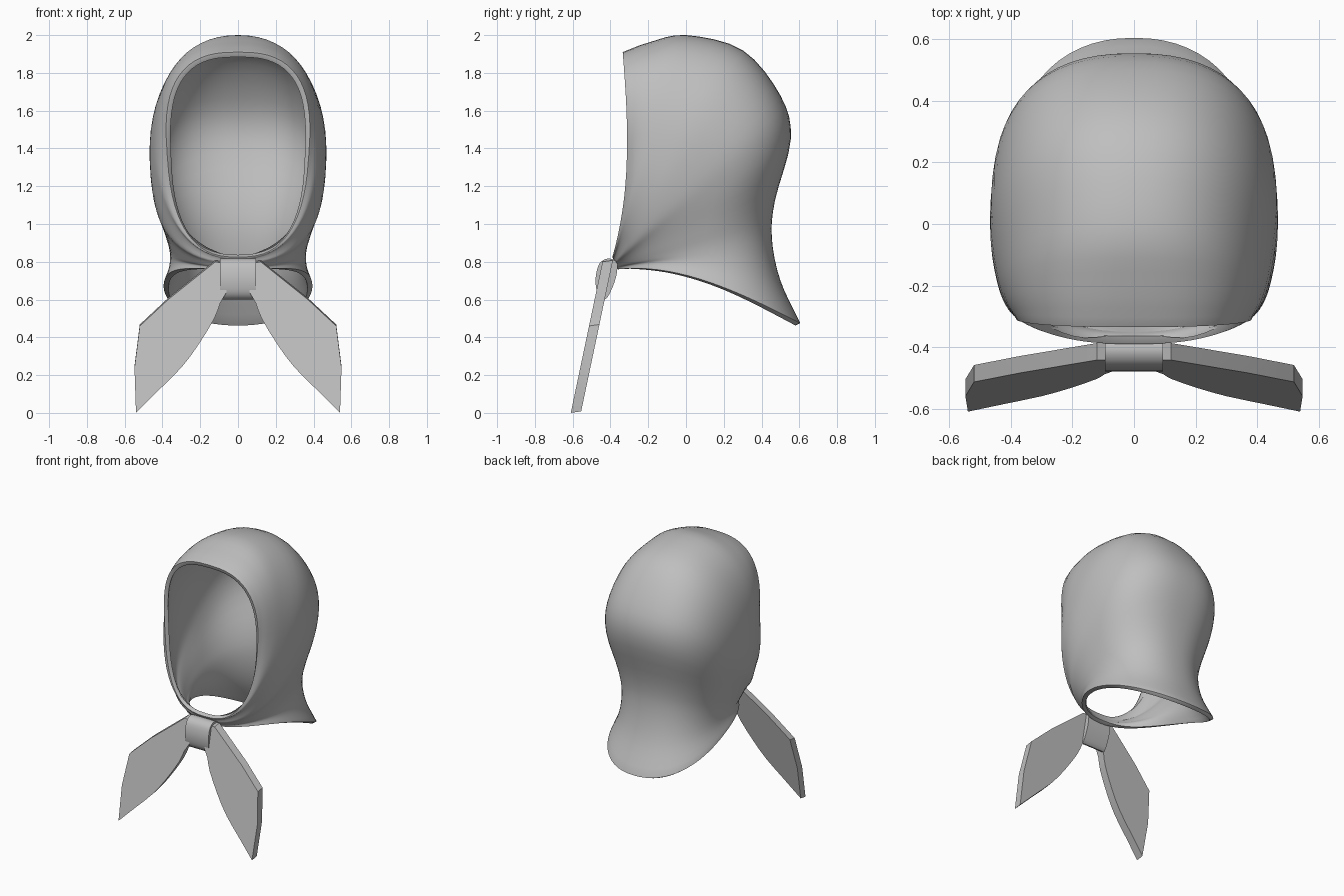
import bpy, bmesh, math

if "Cube" in bpy.data.objects:
    bpy.data.objects.remove(bpy.data.objects["Cube"])

cloth = bpy.data.materials.new("grey cloth")
cloth.diffuse_color = (0.52, 0.52, 0.52, 1)
cloth.use_nodes = True
cloth.node_tree.nodes["Principled BSDF"].inputs["Base Color"].default_value = cloth.diffuse_color


def make_object(name, verts, faces, angle=35):
    mesh = bpy.data.meshes.new(name)
    mesh.from_pydata(verts, [], faces)
    mesh.materials.append(cloth)
    ob = bpy.data.objects.new(name, mesh)
    bpy.context.collection.objects.link(ob)
    bpy.ops.object.select_all(action='DESELECT')
    ob.select_set(True)
    bpy.context.view_layer.objects.active = ob
    bpy.ops.object.shade_smooth_by_angle(angle=math.radians(angle))
    return ob


def catmull(keys, steps):
    """Smoothly interpolate a list of tuples."""
    out = []
    last = len(keys) - 1
    for i in range(last):
        p1, p2 = keys[i], keys[i + 1]
        p0 = keys[i - 1] if i else [2 * a - b for a, b in zip(p1, p2)]
        p3 = keys[i + 2] if i + 2 <= last else [2 * b - a for a, b in zip(p1, p2)]
        for s in range(steps):
            t = s / steps
            out.append([0.5 * (2 * b + (c - a) * t + (2 * a - 5 * b + 4 * c - d) * t ** 2
                               + (3 * b - a - 3 * c + d) * t ** 3)
                        for a, b, c, d in zip(p0, p1, p2, p3)])
    out.append(list(keys[-1]))
    return out


def prism(name, front, back, angle=35):
    """Closed solid between two matching outlines."""
    n = len(front)
    faces = [list(range(n)), list(range(2 * n - 1, n - 1, -1))]
    faces += [[i, i + n, (i + 1) % n + n, (i + 1) % n] for i in range(n)]
    ob = make_object(name, front + back, faces, angle)
    bm = bmesh.new()
    bm.from_mesh(ob.data)
    bmesh.ops.recalc_face_normals(bm, faces=bm.faces)
    bm.to_mesh(ob.data)
    bm.free()
    return ob


# Hood: loops fanned about the chin, from the face opening to the neck hem
# each: far point y, z, half width, roundness, taper, bend y, bend z
sections = [
    (-0.335, 1.91, 0.375, 2.67, 0.10, 0.05, 0.00),
    (-0.20, 1.96, 0.415, 2.45, 0.07, 0.03, 0.00),
    (0.00, 2.00, 0.445, 2.20, 0.04, 0.01, 0.00),
    (0.30, 1.92, 0.467, 2.25, 0.03, 0.00, 0.00),
    (0.50, 1.68, 0.458, 2.45, 0.05, 0.00, 0.00),
    (0.555, 1.45, 0.43, 2.40, 0.05, 0.00, 0.00),
    (0.47, 1.12, 0.385, 2.30, 0.05, 0.00, 0.00),
    (0.455, 0.92, 0.362, 2.25, 0.05, 0.00, 0.01),
    (0.50, 0.70, 0.362, 2.20, 0.07, 0.00, 0.05),
    (0.605, 0.475, 0.392, 2.20, 0.08, 0.00, 0.075),
]
loops = catmull(sections, 4)
count = 64
verts, faces = [], []
for s, (fy, fz, width, power, taper, by, bz) in enumerate(loops):
    f = s / (len(loops) - 1)
    cy, cz = -0.39 + 0.03 * f, 0.825 - 0.065 * f
    for k in range(count):
        t = 2 * math.pi * k / count
        e = 2 / power
        sn, cs = math.sin(t), -math.cos(t)
        u = math.copysign(abs(cs) ** e, cs)
        x = width * math.copysign(abs(sn) ** e, sn) * (1 + taper * u) if k % (count // 2) else 0
        v = (1 + u) / 2
        bend = (1 - u * u) * (1 - 0.3 * u)
        verts.append((x, cy + (fy - cy) * v + by * bend, cz + (fz - cz) * v + bz * bend))
for s in range(len(loops) - 1):
    for k in range(count):
        a, b = s * count + k, s * count + (k + 1) % count
        faces.append((a, a + count, b + count, b))
hood = make_object("hood", verts, faces, 60)
thick = hood.modifiers.new("thickness", 'SOLIDIFY')
thick.thickness = 0.028
thick.offset = -1
edge = hood.modifiers.new("soft_rim", 'BEVEL')
edge.width = 0.009
edge.segments = 3
edge.limit_method = 'ANGLE'
edge.angle_limit = math.radians(50)

# Knot: rounded band wrapped under the chin
profile = catmull([(-0.36, 0.80), (-0.41, 0.818), (-0.455, 0.795), (-0.475, 0.74),
                   (-0.478, 0.68), (-0.465, 0.625), (-0.43, 0.60), (-0.40, 0.64),
                   (-0.37, 0.72), (-0.36, 0.80)], 3)[:-1]
prism("knot", [(-0.095, y, z) for y, z in profile], [(0.095, y, z) for y, z in profile])

# Tails: two leaf-shaped slabs hanging forward from the knot
lower = catmull([(0.54, 0.0), (0.42, 0.12), (0.30, 0.24), (0.21, 0.36),
                 (0.125, 0.50), (0.095, 0.58)], 2)
outline = [(0.06, 0.64), (0.06, 0.79), (0.12, 0.80), (0.37, 0.60), (0.52, 0.46),
           (0.548, 0.24)] + [tuple(p) for p in lower]
for side, name in ((1, "right_tail"), (-1, "left_tail")):
    front = [(side * x, -0.61 + 0.21 * z, z) for x, z in outline]
    back = [(x, y + 0.055, z + 0.008) for x, y, z in front]
    prism(name, front, back)
